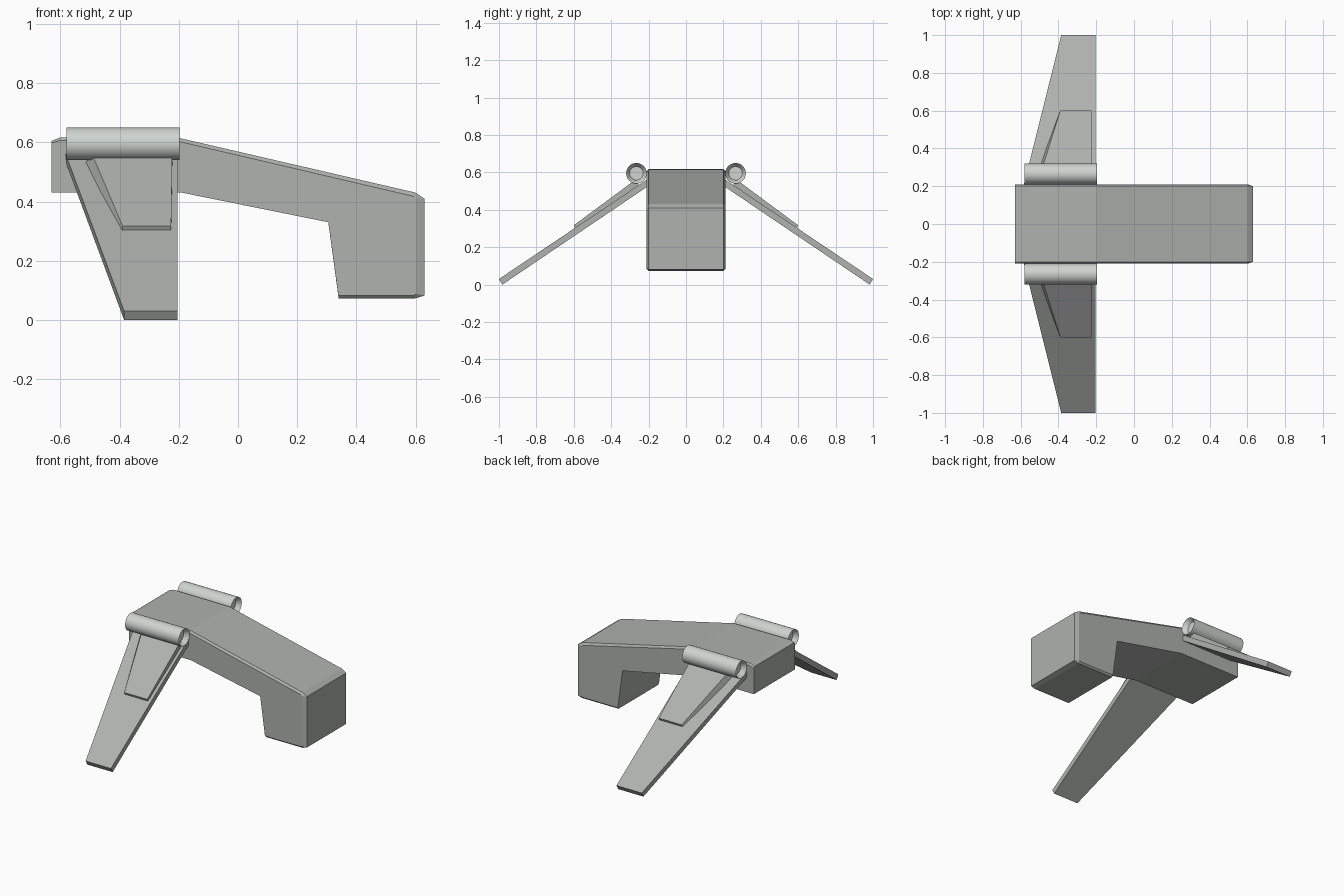
import bpy, bmesh, math

if "Cube" in bpy.data.objects:
    bpy.data.objects.remove(bpy.data.objects["Cube"])


def make_material(name, color):
    mat = bpy.data.materials.new(name)
    mat.diffuse_color = color
    mat.use_nodes = True
    mat.node_tree.nodes["Principled BSDF"].inputs["Base Color"].default_value = mat.diffuse_color
    return mat


hull_grey = make_material("hull_grey", (.425, .445, .425, 1))
engine_grey = make_material("engine_grey", (.62, .66, .63, 1))


def make_object(name, rings, mat):
    """Loft equal-length rings of points into a closed solid."""
    bm = bmesh.new()
    rows = [[bm.verts.new(p) for p in ring] for ring in rings]
    n = len(rows[0])
    for a, b in zip(rows, rows[1:]):
        for i in range(n):
            bm.faces.new((a[i], a[(i + 1) % n], b[(i + 1) % n], b[i]))
    bm.faces.new(rows[0])
    bm.faces.new(rows[-1])
    bmesh.ops.recalc_face_normals(bm, faces=bm.faces)
    mesh = bpy.data.meshes.new(name)
    bm.to_mesh(mesh)
    bm.free()
    mesh.materials.append(mat)
    obj = bpy.data.objects.new(name, mesh)
    bpy.context.collection.objects.link(obj)
    return obj


# Fuselage: side profile with a narrow chamfer along both flanks
core = [(-.63, .43), (-.63, .605), (-.6, .617), (-.2, .615), (.6, .43),
        (.63, .41), (.63, .082), (.6, .073), (.34, .073), (.305, .33), (-.19, .43)]
flank = [(-.63, .43), (-.63, .598), (-.6, .607), (-.2, .603), (.595, .417),
         (.602, .41), (.602, .088), (.595, .083), (.339, .083), (.305, .33), (-.19, .43)]
make_object("fuselage", [[(x, y, z) for x, z in prof] for y, prof in
                         ((-.21, flank), (-.2, core), (.2, core), (.21, flank))], hull_grey)


def plate(name, side, root, tip):
    """Tapered slab; each section is x0 top, x0 bottom, x1, then top and bottom (y, z)."""
    rings = []
    for x0, x0b, x1, top, bot in (root, tip):
        rings.append([(x0, side * top[0], top[1]), (x1, side * top[0], top[1]),
                      (x1, side * bot[0], bot[1]), (x0b, side * bot[0], bot[1])])
    return make_object(name, rings, hull_grey)


def tube(name, side):
    """Engine cylinder with a funnel-shaped recess at each end."""
    stations = ((-.55, .036), (-.578, .053), (-.58, .055),
                (-.197, .055), (-.199, .053), (-.227, .036))
    n = 32
    rings = [[(x, side * .265 + r * math.cos(2 * math.pi * i / n),
               .595 + r * math.sin(2 * math.pi * i / n)) for i in range(n)]
             for x, r in stations]
    obj = make_object(name, rings, engine_grey)
    bpy.context.view_layer.objects.active = obj
    obj.select_set(True)
    bpy.ops.object.shade_smooth_by_angle(angle=math.radians(30))
    obj.select_set(False)


for side, label in ((-1, "right"), (1, "left")):
    # Drooping wing
    plate(label + "_wing", side,
          (-.583, -.583, -.205, (.21, .561), (.19, .535)),
          (-.385, -.385, -.205, (1.0, .03), (.982, 0)))
    # Wedge fairing lying on the wing
    plate(label + "_wing_fairing", side,
          (-.495, -.52, -.222, (.265, .565), (.25, .52)),
          (-.39, -.392, -.226, (.6, .317), (.59, .295)))
    # Engine tube at the wing root
    tube(label + "_engine", side)
